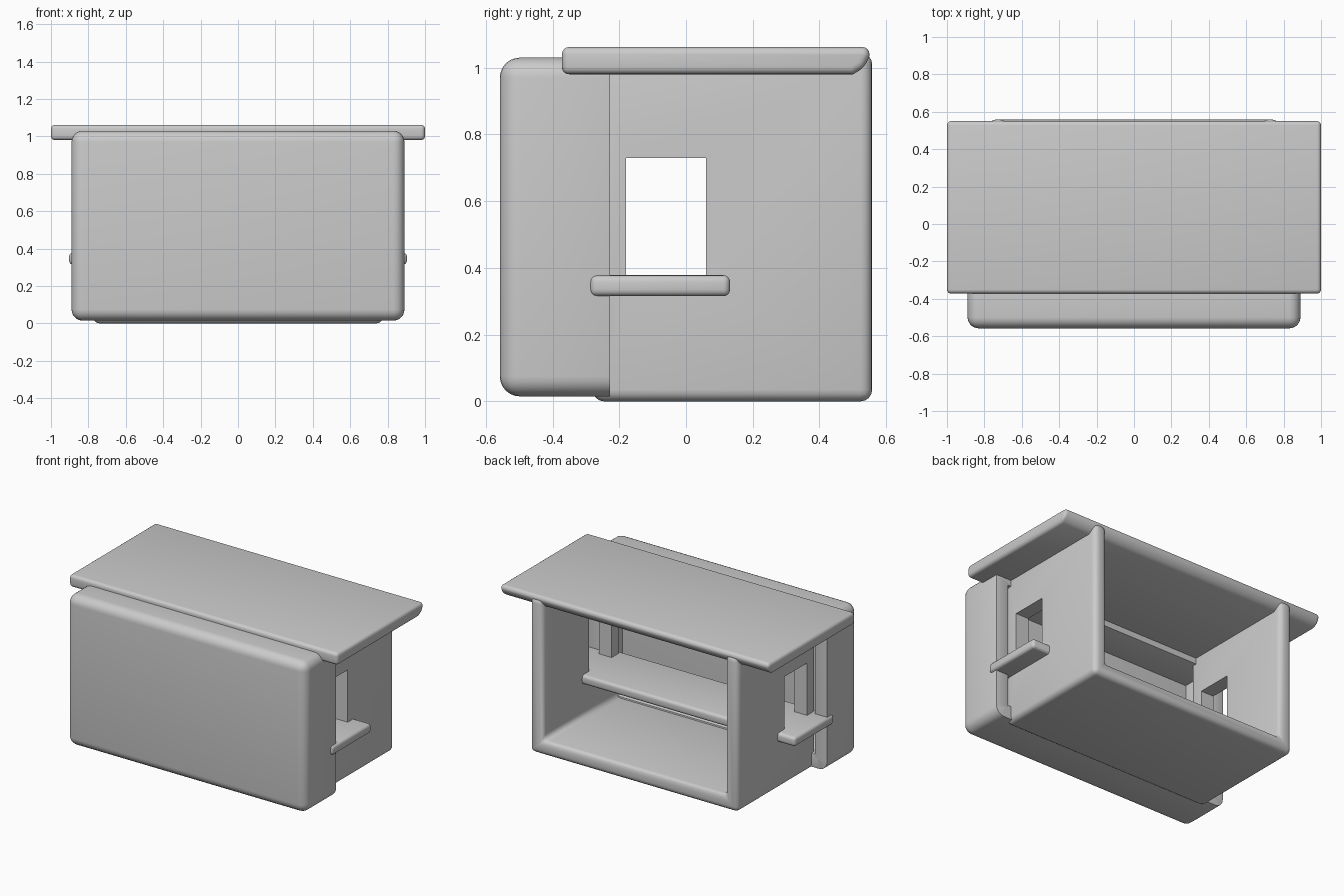
import bpy, bmesh
from mathutils import Vector

if "Cube" in bpy.data.objects:
    bpy.data.objects.remove(bpy.data.objects["Cube"])


def apply_mod(ob, kind, **settings):
    m = ob.modifiers.new(kind.title(), kind)
    for k, v in settings.items():
        setattr(m, k, v)
    bpy.context.view_layer.objects.active = ob
    bpy.ops.object.modifier_apply(modifier=m.name)


def bevel(ob, width, segments=4, angle=0.6):
    apply_mod(ob, 'BEVEL', width=width, segments=segments,
              limit_method='ANGLE', angle_limit=angle)


def finish(ob):
    bpy.ops.object.select_all(action='DESELECT')
    ob.select_set(True)
    bpy.context.view_layer.objects.active = ob
    bpy.ops.object.shade_smooth_by_angle(angle=0.6)


def extrude(name, profile, axis, a, b):
    """Extrude a closed 2D profile along x (profile is y,z) or y (profile is x,z)."""
    bm = bmesh.new()
    pts = [(a, u, v) if axis == 'x' else (u, a, v) for u, v in profile]
    face = bm.faces.new([bm.verts.new(p) for p in pts])
    res = bmesh.ops.extrude_face_region(bm, geom=[face])
    move = Vector((b - a, 0, 0)) if axis == 'x' else Vector((0, b - a, 0))
    bmesh.ops.translate(bm, vec=move,
                        verts=[g for g in res['geom'] if isinstance(g, bmesh.types.BMVert)])
    bmesh.ops.recalc_face_normals(bm, faces=bm.faces[:])
    me = bpy.data.meshes.new(name)
    bm.to_mesh(me)
    bm.free()
    ob = bpy.data.objects.new(name, me)
    bpy.context.collection.objects.link(ob)
    return ob


def box(name, x, y, z):
    return extrude(name, [(y[0], z[0]), (y[1], z[0]), (y[1], z[1]), (y[0], z[1])], 'x', *x)


# U-shaped body: floor and two side walls, open front and back
W, T = 0.775, 0.095
body = extrude("body", [(-W, 0), (W, 0), (W, 1.045), (W - T, 1.045), (W - T, T),
                        (-W + T, T), (-W + T, 1.045), (-W, 1.045)], 'y', -0.28, 0.558)
bevel(body, 0.035)

# Side windows
cutter = box("window_cutter", (-1.2, 1.2), (-0.18, 0.06), (0.35, 0.73))
cutter.hide_render = True
apply_mod(body, 'BOOLEAN', object=cutter, operation='DIFFERENCE', solver='EXACT')
bpy.data.objects.remove(cutter)
finish(body)

# Front counter shell: rounded box, open at the back
front = box("front_panel", (-0.89, 0.89), (-0.558, -0.228), (0.015, 1.03))
bm = bmesh.new()
bm.from_mesh(front.data)
back = [f for f in bm.faces if f.normal.y > 0.9]
bmesh.ops.delete(bm, geom=back, context='FACES_ONLY')
bm.to_mesh(front.data)
bm.free()
bevel(front, 0.06, 6)
apply_mod(front, 'SOLIDIFY', thickness=0.09, offset=-1, use_even_offset=True)
bevel(front, 0.02, 3, 0.9)
finish(front)

# Shelf running through both windows
shelf = box("shelf", (-0.903, 0.903), (-0.287, 0.132), (0.315, 0.378))
bevel(shelf, 0.02)
finish(shelf)

# Roof slab
roof = extrude("roof", [(-0.372, 0.98), (0.50, 0.98), (0.535, 1.0), (0.55, 1.035),
                        (0.55, 1.062), (-0.372, 1.062)], 'x', -1.0, 1.0)
bevel(roof, 0.022, 4)
finish(roof)
